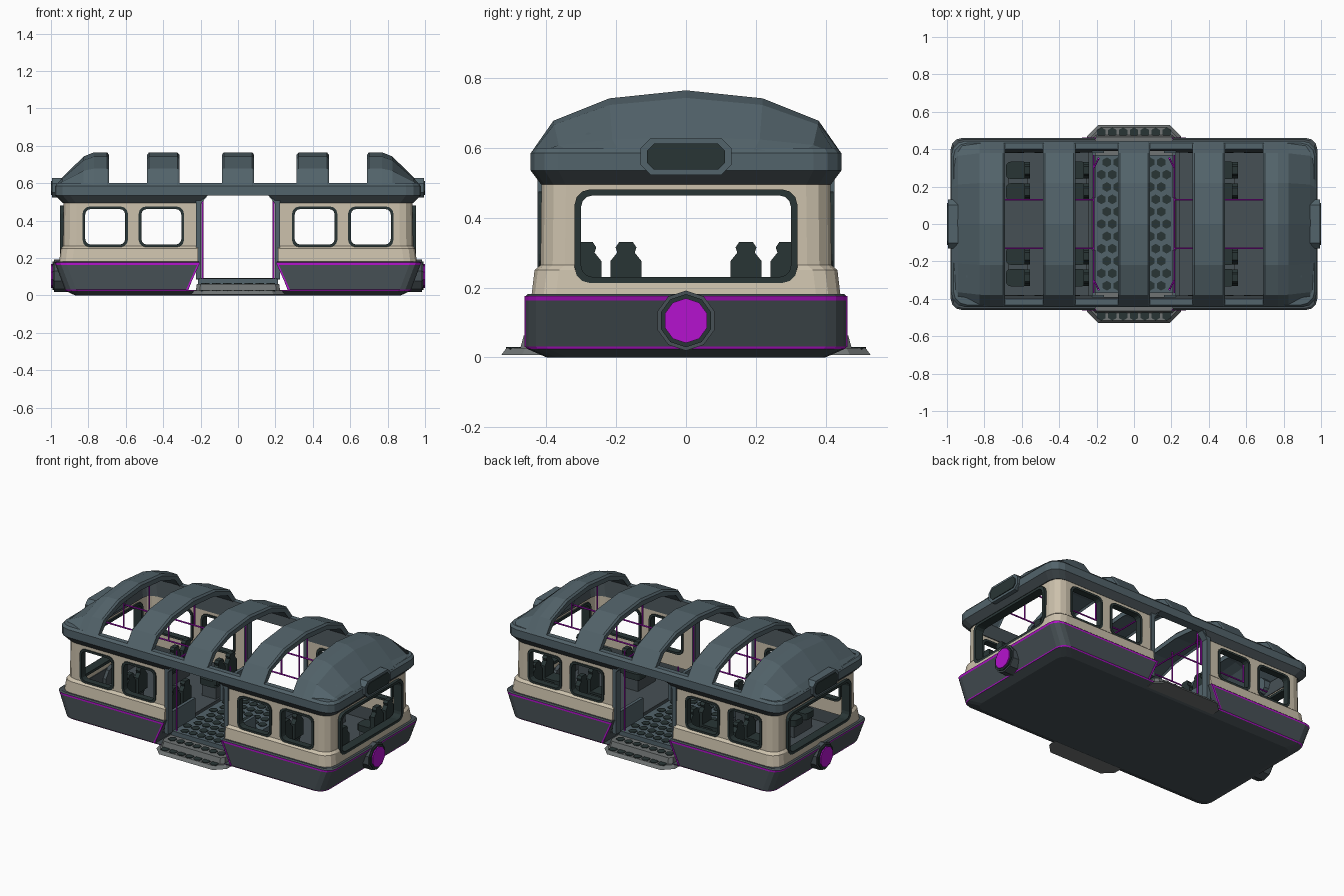
import bpy, bmesh, math
from mathutils import Vector

if "Cube" in bpy.data.objects:
    bpy.data.objects.remove(bpy.data.objects["Cube"])


def material(name, c):
    m = bpy.data.materials.new(name)
    m.diffuse_color = (*c, 1)
    m.use_nodes = True
    m.node_tree.nodes["Principled BSDF"].inputs["Base Color"].default_value = m.diffuse_color
    return m


SLATE = material("roof slate", (0.085, 0.125, 0.145))
HULL = material("hull grey", (0.062, 0.08, 0.09))
BEIGE = material("wall beige", (0.60, 0.53, 0.41))
MAGENTA = material("trim magenta", (0.46, 0.006, 0.62))
DARK = material("dark green black", (0.022, 0.036, 0.036))
STEP = material("step grey", (0.16, 0.175, 0.175))


def loft(name, loops, mats, closed=False, bands=None):
    """Skin between loops of points; closed joins last loop to first."""
    bm = bmesh.new()
    rows = [[bm.verts.new(p) for p in lp] for lp in loops]
    n = len(rows[0])
    pairs = list(zip(rows, rows[1:])) + ([(rows[-1], rows[0])] if closed else [])
    for b, (r0, r1) in enumerate(pairs):
        for i in range(n):
            f = bm.faces.new((r0[i], r0[(i + 1) % n], r1[(i + 1) % n], r1[i]))
            f.material_index = bands[b] if bands else 0
    if not closed:
        bm.faces.new(rows[0][::-1])
        bm.faces.new(rows[-1])
    bmesh.ops.recalc_face_normals(bm, faces=bm.faces[:])
    me = bpy.data.meshes.new(name)
    bm.to_mesh(me)
    bm.free()
    for m in mats:
        me.materials.append(m)
    ob = bpy.data.objects.new(name, me)
    bpy.context.collection.objects.link(ob)
    return ob


def place(pts, axis, d):
    if axis == 'x':
        return [Vector((d, u, v)) for u, v in pts]
    if axis == 'y':
        return [Vector((u, d, v)) for u, v in pts]
    return [Vector((u, v, d)) for u, v in pts]


def prism(name, pts, axis, a, b, mat=None, end=None):
    return loft(name, [place(pts, axis, a), place(end or pts, axis, b)], [mat] if mat else [])


def ring(name, outer, inner, axis, a, b, mat):
    return loft(name, [place(outer, axis, a), place(outer, axis, b),
                       place(inner, axis, b), place(inner, axis, a)], [mat], True)


def rrect(hx, hy, r, cx=0, cy=0, n=3):
    pts = []
    for k, (sx, sy) in enumerate(((1, 1), (-1, 1), (-1, -1), (1, -1))):
        for i in range(n + 1):
            t = math.radians(90 * k + 90 * i / n)
            pts.append((cx + sx * (hx - r) + r * math.cos(t), cy + sy * (hy - r) + r * math.sin(t)))
    return pts


def ngon(r, n, cx=0, cy=0, start=90):
    return [(cx + r * math.cos(math.radians(start + 360 * i / n)),
             cy + r * math.sin(math.radians(start + 360 * i / n))) for i in range(n)]


def box(name, x0, x1, y0, y1, z0, z1, mat=None):
    return prism(name, [(x0, y0), (x1, y0), (x1, y1), (x0, y1)], 'z', z0, z1, mat)


def bar(name, p, q, r, mat):
    p, q = Vector(p), Vector(q)
    d = (q - p).normalized()
    u = d.orthogonal().normalized()
    v = d.cross(u)
    sec = [u * a + v * b for a, b in ngon(r, 6)]
    return loft(name, [[p + s for s in sec], [q + s for s in sec]], [mat])


def cut(ob, cutters):
    bpy.context.view_layer.objects.active = ob
    for c in cutters:
        m = ob.modifiers.new("cut", 'BOOLEAN')
        m.operation, m.solver, m.object = 'DIFFERENCE', 'EXACT', c
        bpy.ops.object.modifier_apply(modifier=m.name)
        bpy.data.objects.remove(c)


def shell(sections):
    return [place(rrect(hx, hy, r), 'z', z) for z, hx, hy, r in sections]


# Lower hull with magenta edge bands, cabin well and door cut
hull = loft("lower_hull", shell([(0, .87, .40, .06), (.024, .922, .455, .06), (.031, .925, .46, .06),
                                 (.163, .975, .46, .06), (.175, .98, .46, .06), (.182, .972, .452, .06)]),
            [HULL, MAGENTA], bands=[0, 1, 0, 1, 0])
cut(hull, [box("well", -.90, .90, -.415, .415, .085, .3),
           prism("door_notch", [(-.265, .03), (.265, .03), (.2, .2), (-.2, .2)], 'y', -.6, .6)])

# Beige cabin wall with windows and side doors
wall = loft("cabin_wall", shell([(.175, .957, .443, .07), (.25, .947, .434, .07), (.264, .935, .417, .07),
                                 (.51, .932, .414, .07), (.51, .905, .388, .06), (.175, .905, .388, .06)]),
            [BEIGE], True)
cutters = [box("door", -.215, .215, -.6, .6, .1, .6),
           prism("end_window", rrect(.315, .13, .04, 0, .347), 'x', -1.2, 1.2)]
WINDOWS = (-.71, -.41, .41, .71)
for x in WINDOWS:
    cutters.append(prism("side_window", rrect(.118, .105, .035, x, .367), 'y', -.6, .6))
cut(wall, cutters)

for s in (-1, 1):
    # Window frames, seam line
    for x in WINDOWS:
        ring("side_window_frame", rrect(.121, .108, .037, x, .367), rrect(.107, .095, .03, x, .367),
             'y', s * .38, s * .422, DARK)
    ring("end_window_frame", rrect(.319, .134, .043, 0, .347), rrect(.301, .117, .034, 0, .347),
         'x', s * .895, s * .952, DARK)
    # Door posts with slanted top brackets, slanted magenta trim beside the door
    for t in (-1, 1):
        prism("door_post", [(t * .225, .09), (t * .198, .09), (t * .198, .49), (t * .16, .537), (t * .225, .537)],
              'y', s * .38, s * .425, SLATE)
        prism("door_trim", [(t * .268, .03), (t * .278, .03), (t * .213, .175), (t * .203, .175)],
              'y', s * .455, s * .463, MAGENTA)
        # Low partition between the aisle and the seats
        box("partition", t * .205, t * .225, s * .14, s * .415, .085, .215, SLATE)

# Roof rim, notched above the doors
rim = loft("roof_rim", shell([(.495, .938, .415, .07), (.535, .978, .445, .08), (.585, .978, .445, .08),
                              (.6, .965, .432, .07), (.6, .925, .40, .06), (.495, .90, .383, .06)]),
           [SLATE, HULL], True, [1, 0, 0, 0, 1, 1])
cut(rim, [prism("rim_notch", [(-.2, .45), (.2, .45), (.2, .505), (.165, .535), (-.165, .535), (-.2, .505)],
                'y', -.6, .6)])

# Faceted roof arches: three ribs and two sloping end caps
ARCH = [(-.445, .585), (-.38, .678), (-.22, .742), (0, .765), (.22, .742), (.38, .678), (.445, .585)]


def arch(x, h=1, w=1):
    out = [Vector((x, y * w, .585 + (z - .585) * h)) for y, z in ARCH]
    return out + [Vector((x, p.y * .92, .585 + (p.z - .585) * .82)) for p in reversed(out)]


for x in (-.4, 0, .4):
    loft("roof_rib", [arch(x - .086, .93, .99), arch(x - .076), arch(x + .076), arch(x + .086, .93, .99)], [SLATE])
for s in (-1, 1):
    loft("roof_end_cap", [arch(s * x, h, w) for x, h, w in
                          ((.69, .93, .99), (.70, 1, 1), (.77, 1, 1), (.825, .88, .995),
                           (.94, .25, .96), (.972, .05, .88))], [SLATE])
    # Destination board on the roof end
    for nm, hy, hz, c, x0, x1, m in (("roof_board", .13, .052, .028, .88, .994, SLATE),
                                     ("roof_board_screen", .112, .037, .02, .99, .999, DARK)):
        pts = [(-hy, -hz + c), (-hy + c, -hz), (hy - c, -hz), (hy, -hz + c),
               (hy, hz - c), (hy - c, hz), (-hy + c, hz), (-hy, hz - c)]
        prism(nm, [(y, z + .575) for y, z in pts], 'x', s * x0, s * x1, m)
    # Round headlight
    prism("headlight_housing", ngon(.086, 10, 0, .105), 'x', s * .88, s * .985, HULL)
    prism("headlight_ring", ngon(.076, 10, 0, .105), 'x', s * .98, s * .993, DARK)
    prism("headlight_lens", ngon(.064, 10, 0, .105), 'x', s * .991, s * 1.0, MAGENTA)


# Entrance steps and aisle floor
def plate(w, d, c):
    return [(-w, -d + c), (-w + c, -d), (w - c, -d), (w, -d + c), (w, d - c), (w - c, d), (-w + c, d), (-w, d - c)]


prism("lower_step", plate(.25, .53, .06), 'z', .006, .026, STEP, plate(.235, .515, .055))
prism("upper_step", plate(.225, .475, .02), 'z', .026, .062, STEP, plate(.22, .465, .02))
box("aisle_floor", -.215, .215, -.37, .37, .06, .09, SLATE)


# Hexagonal grip tiles
def tile(x, y, z):
    prism("grip_tile", ngon(.026, 6, x, y), 'z', z - .004, z + .004, DARK)


for j in range(-5, 6):
    for i in range(-3, 4):
        x = i * .058 + (.029 if j % 2 else 0)
        if abs(x) < .2:
            tile(x, j * .066, .09)
for s in (-1, 1):
    for i in range(-3, 4):
        tile(i * .058, s * .49, .026)
        tile(i * .058, s * .415, .062)

# Seats in pairs, four rows facing the same way
for x in (-.57, -.255, .54, .865):
    for s in (-1, 1):
        box("seat_base", x - .1, x, s * .14, s * .32, .085, .16, HULL)
        for y in (.172, .287):
            c = s * y
            prism("seat_back", [(c + a, z) for a, z in
                                ((-.045, .18), (.045, .18), (.045, .275), (.025, .3), (.03, .315), (.02, .33),
                                 (-.02, .33), (-.03, .315), (-.025, .3), (-.045, .275))],
                  'x', x - .015, x + .015, DARK)
            prism("seat_pad", rrect(.06, .046, .025, x - .055, c), 'z', .16, .2, DARK)

# Magenta door poles, overhead rails and hangers
for t in (-1, 1):
    bar("cross_rail", (t * .215, -.37, .525), (t * .215, .37, .525), .005, MAGENTA)
    for s in (-1, 1):
        bar("door_pole", (t * .19, s * .35, .085), (t * .19, s * .35, .6), .006, MAGENTA)
        bar("door_pole_arm", (t * .19, s * .35, .525), (t * .215, s * .3, .525), .005, MAGENTA)
        bar("overhead_rail", (t * .215, s * .13, .525), (t * .9, s * .13, .525), .005, MAGENTA)
        for x in (.4, .72):
            bar("rail_hanger", (t * x, s * .13, .525), (t * x, s * .13, .73), .005, MAGENTA)
